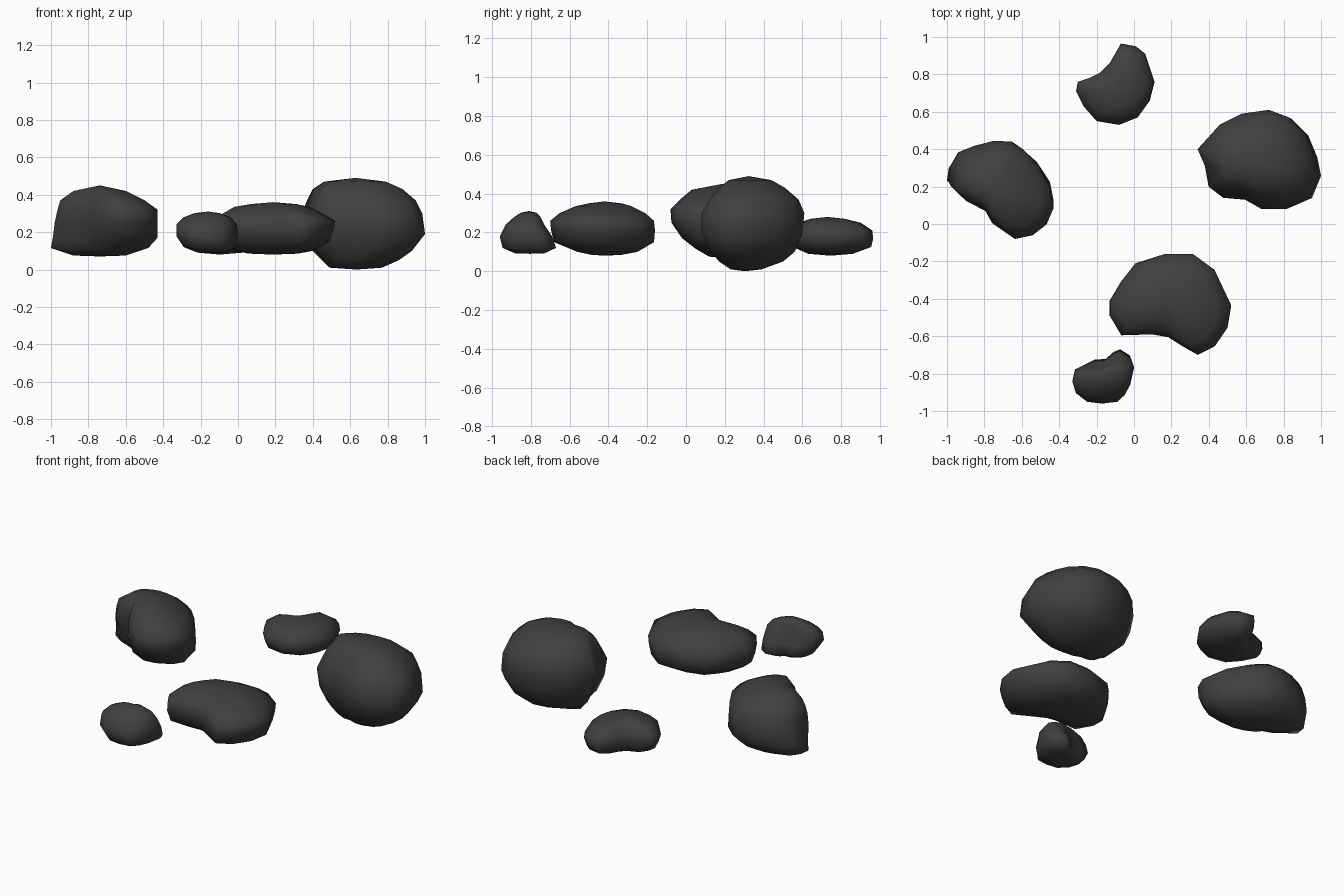
import bpy, bmesh

stone = bpy.data.materials.new("dark_stone")
stone.diffuse_color = (0.05, 0.05, 0.05, 1)


def rock(name, outline, rows, z_bottom, z_top):
    """Stack the plan outline, fitted to each row's (z, x0, x1, y0, y1)."""
    xs, ys = zip(*outline)
    ax, bx, ay, by = min(xs), max(xs), min(ys), max(ys)
    bm = bmesh.new()
    rings = []
    for z, x0, x1, y0, y1 in rows:
        rings.append([bm.verts.new((x0 + (x - ax) / (bx - ax) * (x1 - x0),
                                    y0 + (y - ay) / (by - ay) * (y1 - y0), z))
                      for x, y in outline])
    n = len(outline)
    for lo, hi in zip(rings, rings[1:]):
        for i in range(n):
            j = (i + 1) % n
            bm.faces.new((lo[i], lo[j], hi[j], hi[i]))
    # shallow domed ends
    for ring, z in ((rings[0], z_bottom), (rings[-1], z_top)):
        cx = sum(v.co.x for v in ring) / n
        cy = sum(v.co.y for v in ring) / n
        pole = bm.verts.new((cx, cy, z))
        for i in range(n):
            bm.faces.new((ring[i], ring[(i + 1) % n], pole))
    bmesh.ops.recalc_face_normals(bm, faces=bm.faces)
    for f in bm.faces:
        f.smooth = True
    me = bpy.data.meshes.new(name)
    bm.to_mesh(me)
    bm.free()
    me.materials.append(stone)
    ob = bpy.data.objects.new(name, me)
    bpy.context.collection.objects.link(ob)


# large boulder on the right
rock("large_rock",
     [(.34, .40), (.38, .31), (.40, .20), (.48, .14), (.60, .13), (.69, .08), (.81, .08),
      (.95, .14), (1, .26), (.98, .36), (.93, .48), (.84, .57), (.73, .61), (.58, .59), (.46, .53)],
     [(.01, .49, .77, .23, .39), (.05, .45, .86, .17, .50), (.10, .40, .93, .13, .56),
      (.19, .36, 1, .08, .60), (.30, .34, .985, .08, .61), (.37, .37, .95, .12, .58),
      (.43, .40, .88, .17, .51), (.47, .46, .79, .22, .44)], 0, .49)

# hooked rock on the left
rock("left_rock",
     [(-1, .20), (-.99, .30), (-.95, .38), (-.86, .42), (-.76, .445), (-.66, .44), (-.60, .40),
      (-.52, .32), (-.45, .20), (-.43, .09), (-.47, 0), (-.55, -.06), (-.65, -.08),
      (-.77, 0), (-.81, .07), (-.92, .125)],
     [(.075, -.88, -.60, .12, .32), (.115, -1, -.48, .05, .39), (.17, -.99, -.43, -.02, .44),
      (.25, -.98, -.43, -.075, .445), (.32, -.965, -.43, -.08, .43), (.37, -.95, -.50, -.03, .39),
      (.42, -.88, -.60, .03, .32)], .07, .45)

# kidney-shaped rock at the front
rock("front_rock",
     [(-.13, -.41), (-.07, -.31), (.01, -.21), (.17, -.16), (.32, -.16), (.43, -.24), (.52, -.43),
      (.50, -.55), (.43, -.65), (.34, -.695), (.26, -.65), (.18, -.60), (.09, -.585),
      (-.07, -.59), (-.13, -.49)],
     [(.085, .06, .32, -.49, -.33), (.10, -.02, .40, -.56, -.25), (.15, -.11, .49, -.68, -.165),
      (.21, -.13, .51, -.695, -.16), (.26, -.125, .52, -.70, -.165), (.30, -.08, .45, -.65, -.21),
      (.335, -.02, .38, -.57, -.28), (.35, .07, .31, -.50, -.33)], .08, .36)

# flat kidney-shaped rock at the back
rock("back_rock",
     [(-.31, .71), (-.30, .76), (-.24, .78), (-.18, .81), (-.13, .86), (-.07, .965), (.01, .95),
      (.06, .91), (.11, .76), (.085, .66), (.02, .57), (-.08, .53), (-.20, .55), (-.27, .63)],
     [(.09, -.21, .02, .63, .86), (.125, -.29, .09, .55, .955), (.17, -.31, .11, .53, .965),
      (.21, -.305, .105, .54, .96), (.25, -.25, .06, .58, .90), (.27, -.18, .0, .64, .82)],
     .08, .28)

# small rock at the front, leaning forward at the top
rock("small_rock",
     [(-.33, -.83), (-.315, -.76), (-.24, -.725), (-.17, -.72), (-.12, -.68), (-.08, -.665),
      (-.02, -.70), (0, -.75), (-.02, -.85), (-.05, -.91), (-.09, -.95), (-.17, -.96),
      (-.25, -.95), (-.31, -.90)],
     [(.092, -.22, -.07, -.88, -.73), (.12, -.29, -.005, -.945, -.67), (.18, -.33, 0, -.96, -.69),
      (.24, -.33, -.005, -.93, -.73), (.28, -.29, -.04, -.885, -.75), (.302, -.23, -.10, -.85, -.77)],
     .09, .31)
